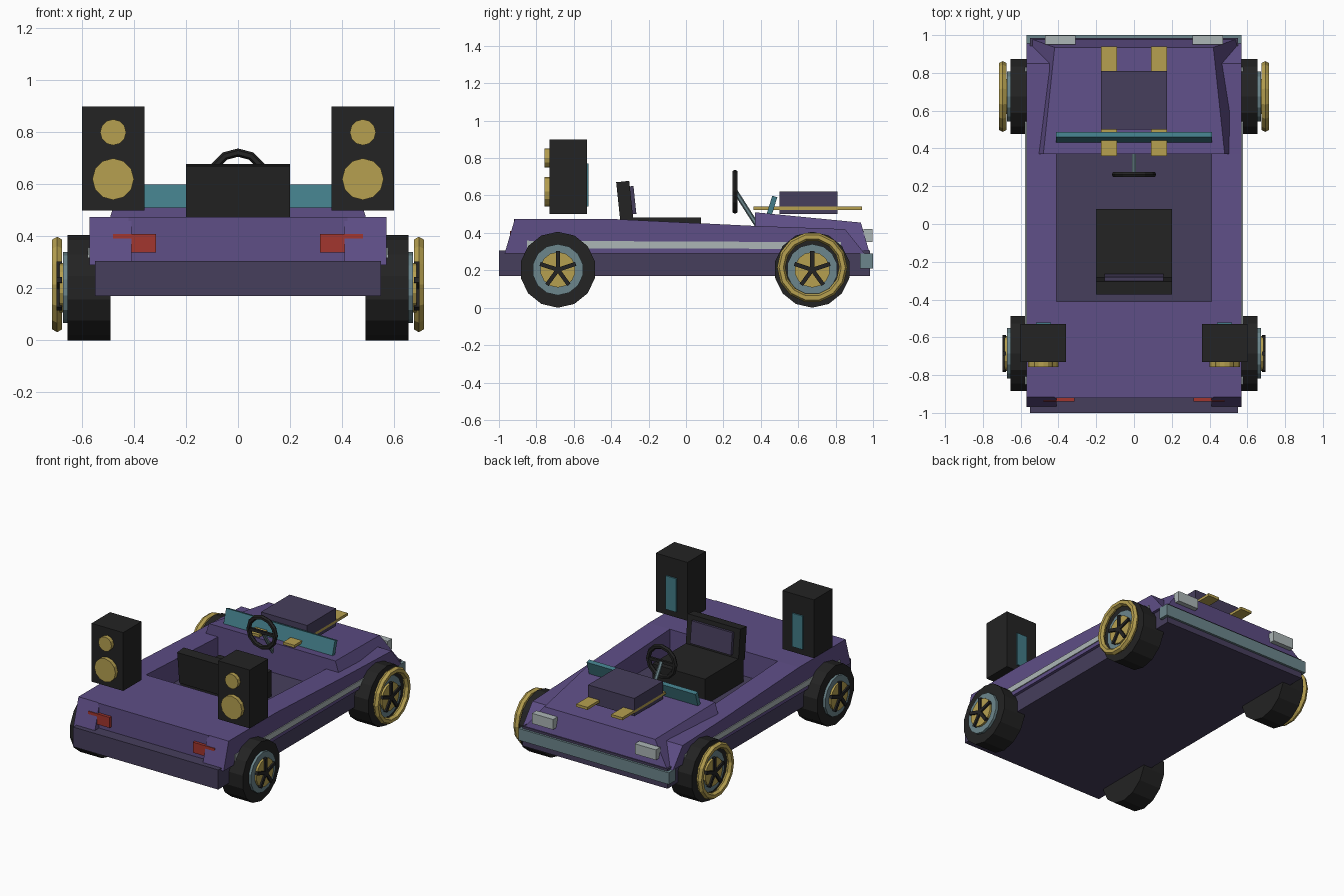
import bpy, bmesh, math
from mathutils import Matrix, Vector

if "Cube" in bpy.data.objects:
    bpy.data.objects.remove(bpy.data.objects["Cube"])


def mat(name, r, g, b):
    m = bpy.data.materials.new(name)
    lin = [((c / 255 + 0.055) / 1.055) ** 2.4 for c in (r, g, b)]
    m.diffuse_color = (*lin, 1)
    m.use_nodes = True
    m.node_tree.nodes["Principled BSDF"].inputs["Base Color"].default_value = m.diffuse_color
    return m


PURPLE = mat("purple paint", 94, 78, 134)
DARK = mat("dark purple", 70, 62, 92)
BLACK = mat("black", 35, 35, 35)
GOLD = mat("gold", 182, 160, 80)
TEAL = mat("teal glass", 66, 124, 136)
STEEL = mat("blue grey metal", 108, 134, 140)
SILVER = mat("light grey", 172, 182, 182)
RED = mat("red lamp", 162, 54, 46)


def finish(name, bm, m):
    bmesh.ops.recalc_face_normals(bm, faces=bm.faces[:])
    me = bpy.data.meshes.new(name)
    bm.to_mesh(me)
    bm.free()
    me.materials.append(m)
    ob = bpy.data.objects.new(name, me)
    bpy.context.collection.objects.link(ob)
    return ob


def box(name, x, y, z, m, tilt=0):
    """Box from (min, max) ranges, tilted about x through its centre."""
    bm = bmesh.new()
    bmesh.ops.create_cube(bm, size=1)
    c = [(r[0] + r[1]) / 2 for r in (x, y, z)]
    s = [r[1] - r[0] for r in (x, y, z)]
    M = Matrix.Translation(c) @ Matrix.Rotation(math.radians(tilt), 4, 'X') @ Matrix.Diagonal((*s, 1))
    bm.transform(M)
    return finish(name, bm, m)


def profile(name, pts, x0, x1, m):
    """Side (y, z) outline extruded across x."""
    bm = bmesh.new()
    f = bm.faces.new([bm.verts.new((x0, y, z)) for y, z in pts])
    ext = bmesh.ops.extrude_face_region(bm, geom=[f])
    for v in ext['geom']:
        if isinstance(v, bmesh.types.BMVert):
            v.co.x = x1
    return finish(name, bm, m)


def cyl(name, a, b, r, n, m):
    """Cylinder between two points."""
    a, b = Vector(a), Vector(b)
    bm = bmesh.new()
    bmesh.ops.create_cone(bm, cap_ends=True, segments=n, radius1=r, radius2=r, depth=(b - a).length)
    bm.transform(Matrix.Translation((a + b) / 2) @ (b - a).to_track_quat('Z', 'Y').to_matrix().to_4x4())
    return finish(name, bm, m)


def ring(name, c, axis, R, r, n, k, m):
    """Low-poly torus around an axis."""
    bm = bmesh.new()
    rows = []
    for i in range(n):
        a = 2 * math.pi * i / n
        row = []
        for j in range(k):
            b = 2 * math.pi * j / k
            d = R + r * math.cos(b)
            row.append(bm.verts.new((d * math.cos(a), d * math.sin(a), r * math.sin(b))))
        rows.append(row)
    for i in range(n):
        p, q = rows[i], rows[(i + 1) % n]
        for j in range(k):
            bm.faces.new((p[j], q[j], q[(j + 1) % k], p[(j + 1) % k]))
    bm.transform(Matrix.Translation(c) @ Vector(axis).to_track_quat('Z', 'Y').to_matrix().to_4x4())
    return finish(name, bm, m)


# chassis tub and front bumper
box("chassis", (-.55, .55), (-1, .985), (.17, .305), DARK)
box("front_bumper", (-.57, .57), (.93, 1.0), (.21, .29), STEEL)

# rear deck
box("rear_deck", (-.42, .42), (-.92, -.41), (.30, .475), PURPLE)

# hood with sloping sides
bm = bmesh.new()
bmesh.ops.create_cube(bm, size=2)
for v in bm.verts:
    front, top = v.co.y > 0, v.co.z > 0
    v.co.x *= (.42 if front else .48) if top else .55
    v.co.y = (.935 if top else .982) if front else .37
    v.co.z = (.455 if front else .51) if top else .29
finish("hood", bm, PURPLE)

for s in (-1, 1):
    # body sides and stripes
    profile("body_side", [(-.97, .29), (-.915, .475), (-.41, .475), (.37, .437), (.85, .42), (.955, .29)],
            s * .41, s * .57, PURPLE)
    profile("side_stripe", [(-.85, .318), (-.85, .358), (.83, .35), (.83, .314)], s * .57, s * .576, SILVER)

    # lamps
    box("tail_lamp", sorted((s * .315, s * .48)), (-.94, -.905), (.338, .41), RED)
    box("head_lamp", sorted((s * .31, s * .47)), (.95, .998), (.35, .42), SILVER)

    # loudspeakers on the rear corners
    box("speaker_cabinet", sorted((s * .36, s * .60)), (-.73, -.53), (.5, .9), BLACK)
    box("speaker_back_plate", sorted((s * .44, s * .52)), (-.531, -.521), (.54, .77), TEAL)
    for z, r in ((.62, .08), (.80, .05)):
        cyl("speaker_cone", (s * .48, -.72, z), (s * .48, -.757, z), r, 12, GOLD)

    # hood straps
    box("hood_strap", sorted((s * .09, s * .175)), (.36, .94), (.522, .54), GOLD)

    # wheels
    for y in (-.685, .675):
        z = .203
        cyl("tyre", (s * .49, y, z), (s * .655, y, z), .203, 14, BLACK)
        cyl("wheel_rim", (s * .64, y, z), (s * .672, y, z), .137, 14, STEEL)
        cyl("hub_disc", (s * .66, y, z), (s * .686, y, z), .095, 14, GOLD)
        for k in range(5):
            bm = bmesh.new()
            bmesh.ops.create_cube(bm, size=1)
            bm.transform(Matrix.Translation((s * .687, y, z)) @ Matrix.Rotation(k * math.tau / 5, 4, 'X')
                         @ Matrix.Translation((0, 0, .05)) @ Matrix.Diagonal((.02, .022, .1, 1)))
            finish("wheel_spoke", bm, BLACK)
        if y > 0:
            ring("wheel_trim_ring", (s * .695, y, z + .012), (1, 0, 0), .166, .022, 14, 6, GOLD)

# hood box and windscreen
box("hood_box", (-.175, .175), (.5, .81), (.5, .622), DARK)
box("windscreen", (-.413, .413), (.445, .473), (.49, .597), TEAL, -17)

# seat
box("seat_base", (-.2, .2), (-.34, .08), (.30, .482), BLACK)
box("seat_back", (-.2, .2), (-.362, -.292), (.455, .675), BLACK, 6)
box("seat_back_pad", (-.155, .155), (-.293, -.273), (.50, .65), DARK, 6)

# steering wheel and column
ring("steering_wheel", (0, .262, .62), (0, 1, 0), .102, .016, 12, 6, BLACK)
box("steering_spoke", (-.1, .1), (.255, .271), (.61, .63), BLACK)
cyl("steering_column", (0, .265, .62), (0, .38, .44), .013, 6, STEEL)
